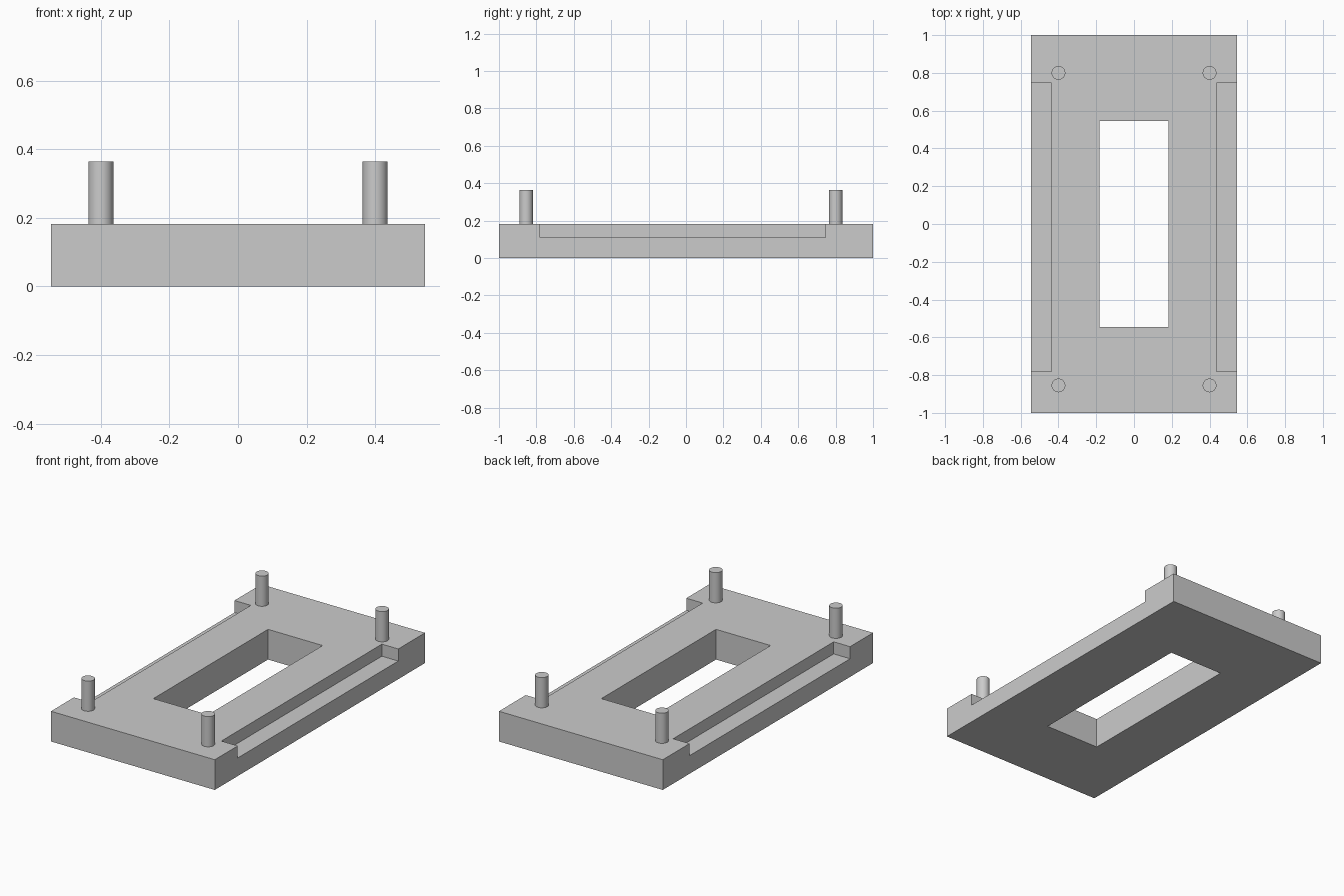
import bpy
from mathutils import Vector

default = bpy.data.objects.get("Cube")
if default:
    bpy.data.objects.remove(default, do_unlink=True)

U = 2 / 110  # one design unit; the plate is 110 units long

grey = bpy.data.materials.new("plain grey")
grey.use_nodes = True
grey.diffuse_color = (0.6, 0.6, 0.6, 1)
grey.node_tree.nodes["Principled BSDF"].inputs["Base Color"].default_value = (0.6, 0.6, 0.6, 1)


def box(name, low, high):
    """Box between two corners given in design units."""
    low, high = Vector(low) * U, Vector(high) * U
    bpy.ops.mesh.primitive_cube_add(size=1, location=(low + high) / 2)
    obj = bpy.context.object
    obj.name = name
    obj.scale = high - low
    bpy.ops.object.transform_apply(location=False, rotation=False, scale=True)
    obj.data.materials.append(grey)
    return obj


def cut(target, cutter):
    mod = target.modifiers.new(cutter.name, "BOOLEAN")
    mod.operation = "DIFFERENCE"
    mod.solver = "EXACT"
    mod.object = cutter
    bpy.context.view_layer.objects.active = target
    bpy.ops.object.modifier_apply(modifier=mod.name)
    bpy.data.objects.remove(cutter, do_unlink=True)


# Base plate with a central window and a stepped ledge along each long side
plate = box("base_plate", (-30, -55, 0), (30, 55, 10))
cut(plate, box("window_cutter", (-10, -30, -5), (10, 30, 15)))
cut(plate, box("left_ledge_cutter", (24, -43, 6), (35, 41, 15)))
cut(plate, box("right_ledge_cutter", (-35, -43, 6), (-24, 41, 15)))

# Locating pins near the corners
for side, x in (("left", 22), ("right", -22)):
    for end, y in (("front", -47), ("back", 44)):
        bpy.ops.mesh.primitive_cylinder_add(
            vertices=48, radius=2 * U, depth=10 * U, location=(x * U, y * U, 15 * U))
        pin = bpy.context.object
        pin.name = f"{end}_{side}_pin"
        pin.data.materials.append(grey)
        bpy.ops.object.shade_smooth_by_angle()
